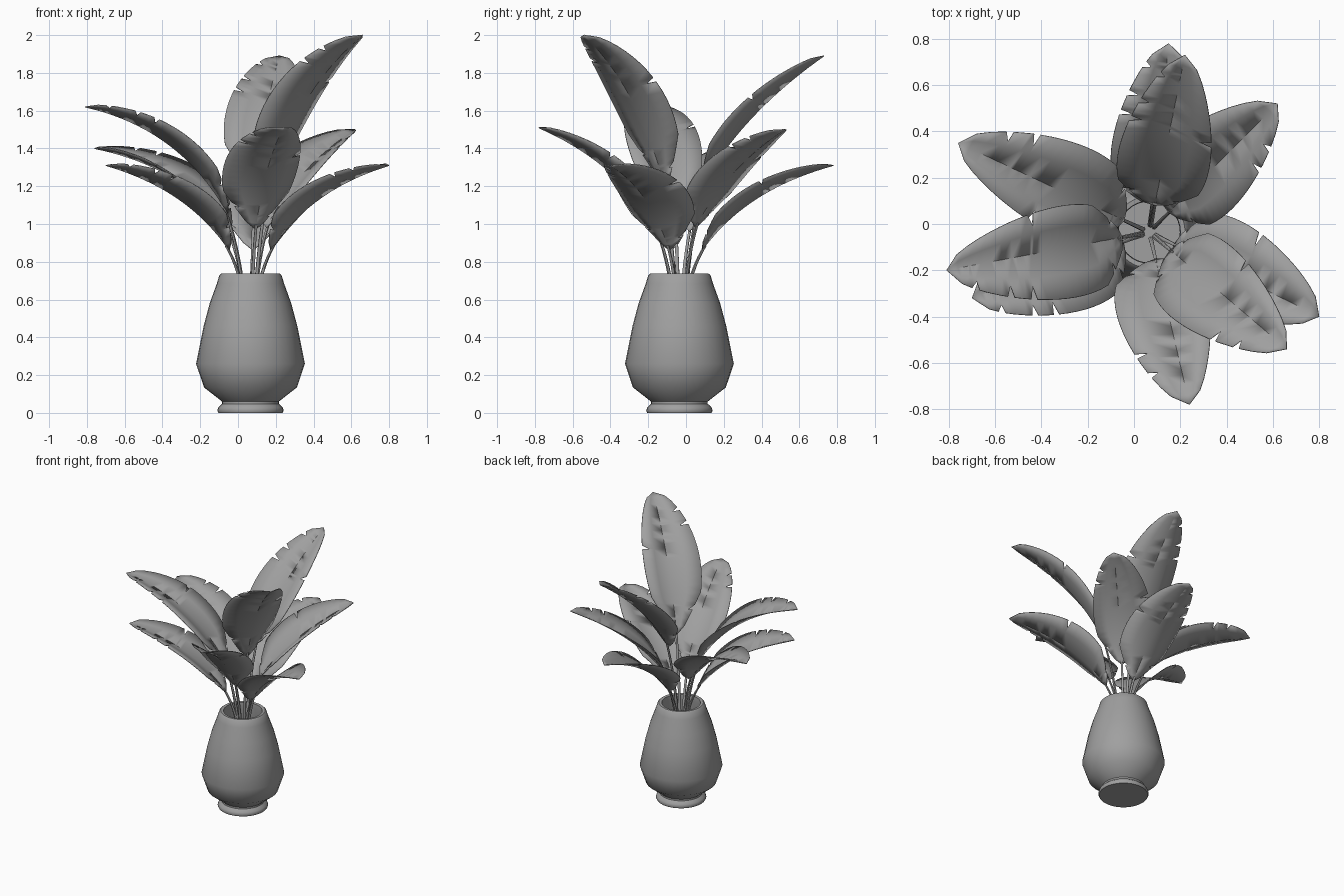
import bpy
import bmesh
import math
from mathutils import Vector

cube = bpy.data.objects.get("Cube")
if cube:
    bpy.data.objects.remove(cube)

grey = bpy.data.materials.new("plain_grey")
grey.use_nodes = True
colour = (0.35, 0.35, 0.35, 1)
grey.diffuse_color = colour
grey.node_tree.nodes["Principled BSDF"].inputs["Base Color"].default_value = colour

CENTRE = Vector((0.066, -0.035, 0))
UP = Vector((0, 0, 1))


def finish(bm, name, angle):
    """Turn a bmesh into a smooth shaded object."""
    bmesh.ops.remove_doubles(bm, verts=bm.verts, dist=0.0005)
    mesh = bpy.data.meshes.new(name)
    bm.to_mesh(mesh)
    bm.free()
    mesh.materials.append(grey)
    obj = bpy.data.objects.new(name, mesh)
    bpy.context.collection.objects.link(obj)
    bpy.ops.object.select_all(action="DESELECT")
    obj.select_set(True)
    bpy.context.view_layer.objects.active = obj
    bpy.ops.object.shade_smooth_by_angle(angle=math.radians(angle))
    return obj


def bridge(bm, rings):
    """Skin a list of closed rings of equal length."""
    for a, b in zip(rings, rings[1:]):
        for i in range(len(a)):
            j = (i + 1) % len(a)
            bm.faces.new((a[i], a[j], b[j], b[i]))


def ring(bm, centre, radius, x_axis, y_axis, sides):
    angles = [2 * math.pi * i / sides for i in range(sides)]
    return [bm.verts.new(centre + radius * (math.cos(a) * x_axis + math.sin(a) * y_axis))
            for a in angles]


def quadratic(a, b, c, t):
    return a * (1 - t) ** 2 + b * 2 * t * (1 - t) + c * t * t


# Pot: lathed outline with foot, belly, open rim and inner floor
def make_pot():
    outline = [(0.17, 0), (0.176, 0.012), (0.17, 0.03), (0.15, 0.048), (0.15, 0.06),
               (0.246, 0.135), (0.288, 0.26), (0.248, 0.46), (0.216, 0.58), (0.178, 0.685),
               (0.165, 0.728), (0.155, 0.737), (0.135, 0.735), (0.132, 0.7), (0.15, 0.58)]
    bm = bmesh.new()
    rings = [ring(bm, CENTRE + UP * z, r, Vector((1, 0, 0)), Vector((0, 1, 0)), 32)
             for r, z in outline]
    bridge(bm, rings)
    bm.faces.new(rings[0][::-1])
    bm.faces.new(rings[-1])
    finish(bm, "pot", 45)


# Stem: tapered tube from the pot to the foot of the blade
def make_stem(name, start, bend, end):
    bm = bmesh.new()
    rings = []
    for i in range(9):
        t = i / 8
        tangent = ((bend - start) * (1 - t) + (end - bend) * t).normalized()
        side = tangent.cross(Vector((0.3, 1, 0))).normalized()
        rings.append(ring(bm, quadratic(start, bend, end, t), 0.011 - 0.004 * t,
                          side, tangent.cross(side), 6))
    bridge(bm, rings)
    bm.faces.new(rings[0][::-1])
    bm.faces.new(rings[-1])
    finish(bm, name, 60)


def half_width(t):
    """Leaf outline: tapered foot, full middle, blunt tip."""
    return 0.2 * max(math.sin(math.pi * t ** 0.87), 0) ** 0.57 * min(1, 0.5 + 2 * t)


# Blade: two halves folded up from the midrib, with torn notches in the rim
def make_blade(name, foot, bend, tip, tears, lean):
    along = (tip - foot).to_2d().normalized()
    side = Vector((along.y, -along.x, 0))

    def point(t, width):
        tangent = ((bend - foot) * (1 - t) + (tip - bend) * t).normalized()
        normal = side.cross(tangent)
        return quadratic(foot, bend, tip, t) + side * width + normal * abs(width) * 0.32

    bm = bmesh.new()
    for sign, cuts in zip((1, -1), tears):
        rows = [(i / 20, False) for i in range(21)
                if all(abs(i / 20 - c) > 0.03 for c in cuts)]
        for c in cuts:
            rows += [(c - 0.014, False), (c, True), (c + 0.014, False)]
        rows.sort()
        strip = []
        for t, torn in rows:
            width = half_width(t) * sign * (1 + 0.09 * lean * sign)
            rim = point(t - 0.012, width * 0.7) if torn else point(t, width)
            places = [point(t, 0), point(t, width * 0.5), rim]
            strip.append([bm.verts.new(p) for p in places])
        for a, b in zip(strip, strip[1:]):
            for k in range(2):
                quad = (a[k], b[k], b[k + 1], a[k + 1])
                bm.faces.new(quad if sign < 0 else quad[::-1])
    bmesh.ops.dissolve_degenerate(bm, dist=0.0005, edges=bm.edges)
    blade = finish(bm, name, 40)
    solid = blade.modifiers.new("thickness", "SOLIDIFY")
    solid.thickness = 0.005
    solid.offset = 0


make_pot()

# Tear positions along the right and left rims
TORN_RIGHT = ((0.16, 0.72, 0.83), (0.1, 0.58))
TORN_LEFT = ((0.12, 0.6), (0.17, 0.66, 0.76, 0.9))

# Tip position, blade foot height, arch amount, tears, fuller side (right is 1)
leaves = [
    ((-0.81, -0.20, 1.62), 1.05, 0.80, TORN_LEFT, -1),
    ((-0.76, 0.35, 1.40), 0.96, 0.78, TORN_RIGHT, 1),
    ((-0.70, -0.32, 1.31), 0.86, 0.72, TORN_LEFT, -1),
    ((0.15, 0.78, 1.31), 0.86, 0.72, TORN_LEFT, 0),
    ((0.22, 0.73, 1.89), 1.20, 0.56, TORN_LEFT, 0),
    ((0.62, 0.52, 1.50), 0.98, 0.60, TORN_RIGHT, -1),
    ((0.80, -0.40, 1.31), 0.86, 0.72, TORN_RIGHT, -1),
    ((0.66, -0.54, 2.00), 1.20, 0.66, TORN_RIGHT, 1),
    ((0.24, -0.78, 1.51), 0.97, 0.66, TORN_RIGHT, 1),
]
for number, (tip, foot_z, arch, tears, lean) in enumerate(leaves, 1):
    tip = Vector(tip)
    out = Vector((tip.x - CENTRE.x, tip.y - CENTRE.y, 0)).normalized()
    foot = CENTRE + out * 0.12 + UP * foot_z
    bend = foot + (tip - foot) * 0.33
    bend.z = foot_z + (tip.z - foot_z) * arch
    root = CENTRE + out * 0.03 + UP * 0.57
    knee = CENTRE + out * 0.06 + UP * (foot_z * 0.6 + 0.25)
    make_stem(f"stem_{number}", root, knee, foot + (bend - foot) * 0.08)
    make_blade(f"leaf_{number}", foot, bend, tip, tears, lean)
